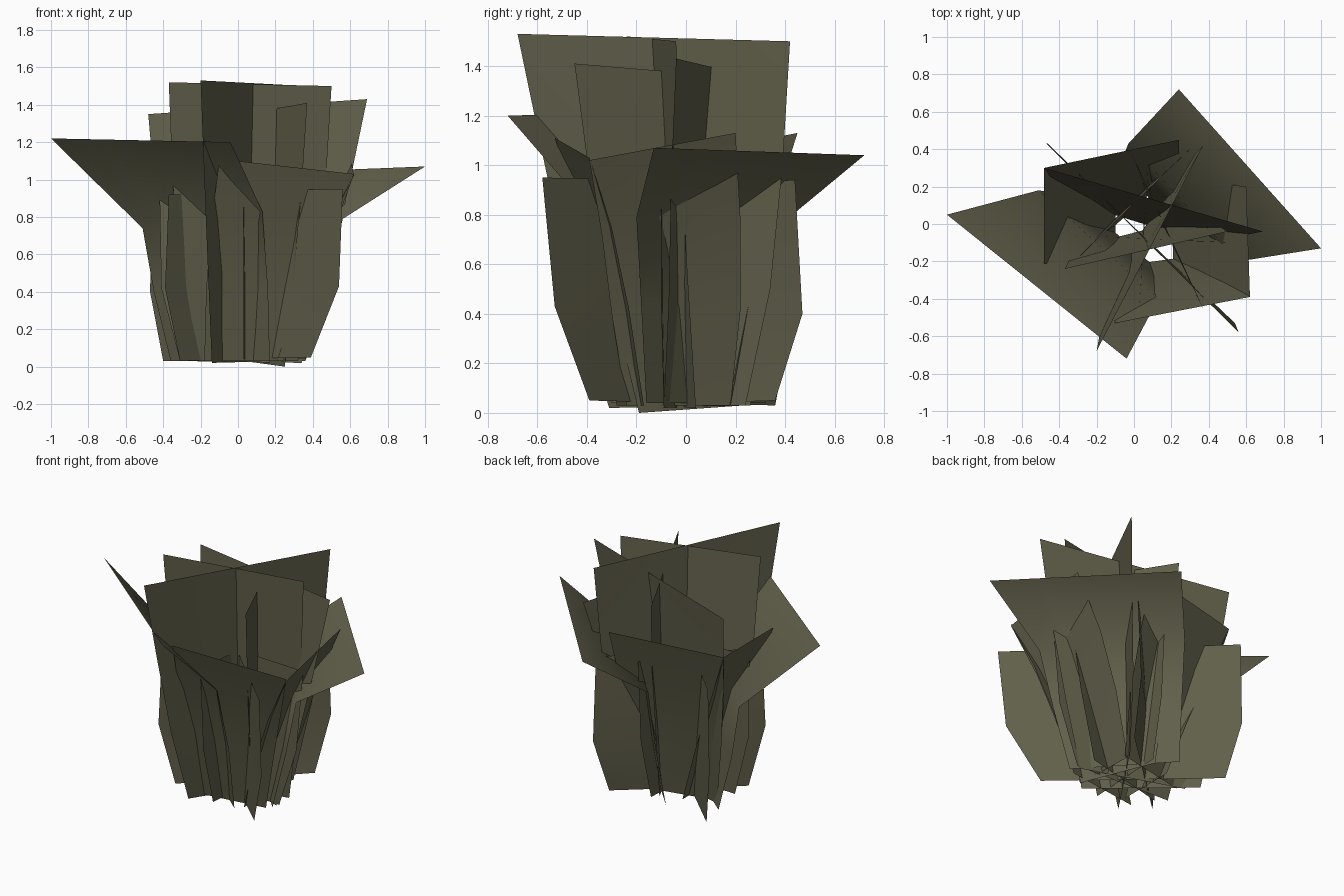
import bpy

# one flat olive colour for all leaves
olive = bpy.data.materials.new("dark olive leaf")
olive.diffuse_color = (0.120, 0.115, 0.069, 1)


def card(name, *rows):
    """Leaf sheet lofted through rows (x0, y0, z0, x1, y1, z1), base to top."""
    n = 4
    verts, faces = [], []
    for x0, y0, z0, x1, y1, z1 in rows:
        for i in range(n + 1):
            t = i / n
            verts.append((x0 + (x1 - x0) * t, y0 + (y1 - y0) * t, z0 + (z1 - z0) * t))
    for r in range(len(rows) - 1):
        for i in range(n):
            a = r * (n + 1) + i
            faces.append((a, a + 1, a + n + 2, a + n + 1))
    mesh = bpy.data.meshes.new(name)
    mesh.from_pydata(verts, [], faces)
    mesh.materials.append(olive)
    for p in mesh.polygons:
        p.use_smooth = True
    ob = bpy.data.objects.new(name, mesh)
    bpy.context.collection.objects.link(ob)
    return ob


# two wide leaves that flare far outward
card("wide_leaf_left",
     (-0.36, 0.18, 0.03, 0.17, -0.28, 0.03),
     (-0.45, 0.17, 0.40, 0.16, -0.32, 0.42),
     (-0.51, 0.18, 0.74, 0.13, -0.40, 0.83),
     (-1.00, 0.05, 1.22, -0.04, -0.72, 1.20))
card("wide_leaf_right",
     (0.36, -0.16, 0.04, -0.08, 0.32, 0.04),
     (0.47, -0.18, 0.42, -0.05, 0.38, 0.42),
     (0.56, -0.20, 0.79, -0.03, 0.43, 0.80),
     (1.00, -0.13, 1.07, 0.24, 0.72, 1.04))

# four medium leaves making a leaning ring
card("front_leaf",
     (-0.18, -0.24, 0.03, 0.32, -0.17, 0.03),
     (-0.17, -0.32, 0.42, 0.42, -0.23, 0.42),
     (-0.14, -0.41, 0.78, 0.52, -0.30, 0.75),
     (-0.10, -0.53, 1.11, 0.62, -0.39, 1.03))
card("back_leaf",
     (-0.26, 0.08, 0.03, 0.22, 0.18, 0.03),
     (-0.35, 0.14, 0.42, 0.24, 0.25, 0.42),
     (-0.42, 0.21, 0.78, 0.24, 0.34, 0.78),
     (-0.48, 0.30, 1.10, 0.24, 0.45, 1.13))
card("right_leaf",
     (0.21, -0.24, 0.03, 0.20, 0.18, 0.03),
     (0.33, -0.30, 0.40, 0.32, 0.22, 0.42),
     (0.46, -0.34, 0.72, 0.44, 0.22, 0.78),
     (0.62, -0.39, 1.02, 0.60, 0.20, 1.13))
card("left_leaf",
     (-0.10, 0.18, 0.03, -0.10, -0.20, 0.03),
     (-0.22, 0.22, 0.40, -0.22, -0.23, 0.40),
     (-0.35, 0.26, 0.75, -0.35, -0.23, 0.75),
     (-0.48, 0.30, 1.10, -0.48, -0.21, 1.10))

# tall leaves crossing in the middle, leaning slightly outward
card("tall_side_leaf",
     (-0.14, -0.31, 0.02, 0.23, 0.24, 0.03),
     (-0.16, -0.46, 0.50, 0.29, 0.34, 0.50),
     (-0.18, -0.57, 1.00, 0.34, 0.39, 1.00),
     (-0.20, -0.68, 1.53, 0.37, 0.42, 1.50))
card("tall_front_leaf",
     (-0.25, -0.11, 0.03, 0.34, 0.04, 0.02),
     (-0.31, -0.16, 0.50, 0.42, 0.01, 0.50),
     (-0.35, -0.20, 1.00, 0.47, -0.02, 1.00),
     (-0.37, -0.24, 1.52, 0.50, -0.04, 1.50))
card("tall_cross_leaf",
     (-0.30, 0.11, 0.03, 0.34, -0.09, 0.02),
     (-0.38, 0.18, 0.45, 0.47, -0.07, 0.45),
     (-0.44, 0.24, 0.90, 0.59, -0.06, 0.95),
     (-0.48, 0.30, 1.35, 0.69, -0.04, 1.43))
card("tall_slant_leaf",
     (0.25, -0.19, 0.00, 0.03, 0.23, 0.03),
     (0.30, -0.31, 0.50, 0.01, 0.30, 0.50),
     (0.34, -0.39, 0.95, 0.00, 0.35, 0.92),
     (0.37, -0.45, 1.41, -0.02, 0.39, 1.34))

# shorter upright leaves radiating from the centre
card("low_diagonal_leaf",
     (-0.40, 0.36, 0.03, 0.39, -0.39, 0.05),
     (-0.47, 0.43, 0.40, 0.54, -0.53, 0.43),
     (-0.46, 0.43, 0.93, 0.56, -0.58, 0.95))
card("low_opposite_leaf",
     (-0.31, -0.20, 0.03, 0.30, 0.36, 0.05),
     (-0.39, -0.26, 0.42, 0.34, 0.47, 0.40),
     (-0.37, -0.25, 0.92, 0.34, 0.44, 0.94))
card("low_cross_leaf",
     (-0.31, -0.06, 0.03, 0.36, -0.09, 0.03),
     (-0.41, -0.055, 0.42, 0.49, -0.10, 0.42),
     (-0.42, -0.055, 0.95, 0.54, -0.10, 0.95))
card("low_side_leaf",
     (0.03, -0.30, 0.04, 0.07, 0.26, 0.03),
     (0.03, -0.40, 0.42, 0.08, 0.35, 0.42),
     (0.03, -0.43, 0.95, 0.08, 0.38, 0.95))
